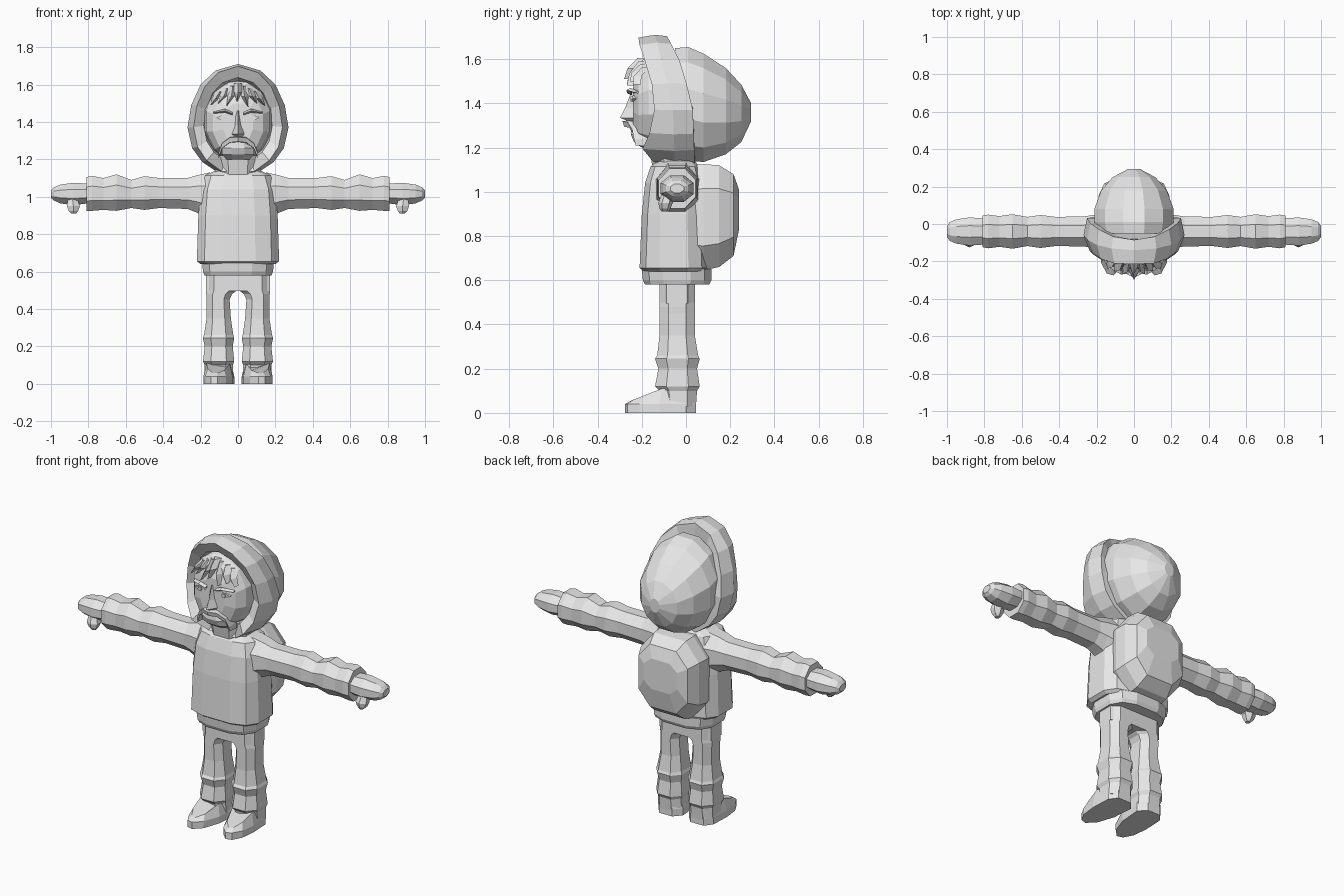
import bpy, bmesh, math
from mathutils import Vector

grey = bpy.data.materials.new("plain_grey")
grey.diffuse_color = (0.8, 0.8, 0.8, 1)


def loft(name, rings, mirror=False, caps=(True, True)):
    """Skin a list of equal-length point rings."""
    bm = bmesh.new()
    vs = [[bm.verts.new(p) for p in r] for r in rings]
    n = len(rings[0])
    for a, b in zip(vs, vs[1:]):
        for i in range(n):
            j = (i + 1) % n
            bm.faces.new((a[i], a[j], b[j], b[i]))
    if caps[0]:
        bm.faces.new(vs[0][::-1])
    if caps[1]:
        bm.faces.new(vs[-1])
    bmesh.ops.recalc_face_normals(bm, faces=bm.faces)
    me = bpy.data.meshes.new(name)
    bm.to_mesh(me)
    bm.free()
    me.materials.append(grey)
    ob = bpy.data.objects.new(name, me)
    bpy.context.collection.objects.link(ob)
    if mirror:
        ob.modifiers.new("mirror", 'MIRROR').use_mirror_merge = False
    return ob


def oval(u0, u1, v0, v1, n=8, square=1.0):
    """Closed (u, v) outline filling a box; square < 1 makes it boxier."""
    pts = []
    for i in range(n):
        t = 2 * math.pi * (i + 0.5) / n
        c, s = math.cos(t), math.sin(t)
        pts.append((math.copysign(abs(c) ** square, c), math.copysign(abs(s) ** square, s)))
    m = max(abs(p[0]) for p in pts)
    k = max(abs(p[1]) for p in pts)
    return [((u0 + u1) / 2 + (u1 - u0) / 2 * a / m, (v0 + v1) / 2 + (v1 - v0) / 2 * b / k)
            for a, b in pts]


def ring_z(z, x0, x1, y0, y1, n=8, sq=1.0):
    return [(x, y, z) for x, y in oval(x0, x1, y0, y1, n, sq)]


def ring_x(x, y0, y1, z0, z1, n=8, sq=1.0):
    return [(x, y, z) for y, z in oval(y0, y1, z0, z1, n, sq)]


def ring_y(y, hx, z0, z1, n=8, sq=1.0):
    return [(x, y, z) for x, z in oval(-hx, hx, z0, z1, n, sq)]


def lerp(z, table):
    """Piecewise linear lookup in a short rising table."""
    for (a, p), (b, q) in zip(table, table[1:]):
        if z <= b:
            return p + (q - p) * max(0, (z - a) / (b - a))
    return table[-1][1]


# Jacket and hem band
loft("jacket", [ring_z(z, -h, h, a, b, 12, .65) for z, h, a, b in (
    (.64, .20, -.19, .09), (.655, .22, -.21, .10), (.90, .212, -.20, .09),
    (1.04, .20, -.185, .08), (1.115, .175, -.16, .06), (1.14, .12, -.13, .04))])
loft("hem_band", [ring_z(z, -h, h, a, b, 12, .7) for z, h, a, b in (
    (.58, .18, -.185, .105), (.60, .187, -.195, .115), (.65, .192, -.20, .115))])

# Backpack: flat strap side, then bulging pocket
loft("backpack", [ring_y(y, h, a, b, 8, .7) for y, h, a, b in (
    (.03, .18, .65, 1.12), (.08, .195, .645, 1.125), (.15, .19, .66, 1.12),
    (.215, .16, .71, 1.08), (.24, .11, .83, 1.01))])

# Puffy sleeves
loft("sleeve", [ring_x(x, -.04 - w, -.04 + w, a, b) for x, w, a, b in (
    (.15, .10, .88, 1.13), (.22, .088, .915, 1.115), (.27, .08, .935, 1.10),
    (.42, .078, .94, 1.10), (.50, .088, .93, 1.11), (.57, .078, .94, 1.09),
    (.65, .092, .925, 1.12), (.72, .082, .93, 1.10), (.78, .09, .925, 1.112),
    (.81, .084, .925, 1.105))], True)
# Mittens with thumbs
loft("mitten", [ring_x(x, -.04 - w, -.04 + w, a, b) for x, w, a, b in (
    (.80, .07, .965, 1.07), (.88, .075, .955, 1.075), (.95, .065, .965, 1.065),
    (.985, .05, .98, 1.05), (1.0, .03, .995, 1.035))], True)
loft("thumb", [ring_z(z, a, b, c, d, 6) for z, a, b, c, d in (
    (.99, .86, .91, -.11, -.05), (.95, .845, .915, -.125, -.06),
    (.925, .855, .905, -.12, -.07), (.91, .865, .89, -.11, -.08))], True)

# Trousers: hips and legs with puffed boot cuffs
loft("hips", [ring_z(z, -.17, .17, -.12, .04, 8, .6) for z in (.495, .60)])
loft("leg", [ring_z(z, a, b, c, d, 8, .8) for z, a, b, c, d in (
    (.03, .025, .18, -.11, .045), (.10, .028, .178, -.12, .05), (.12, .02, .187, -.14, .062),
    (.20, .028, .178, -.125, .05), (.245, .02, .188, -.14, .062), (.26, .025, .182, -.13, .055),
    (.35, .038, .168, -.12, .04), (.45, .045, .168, -.12, .04), (.48, .032, .17, -.12, .04),
    (.50, .005, .17, -.12, .04), (.60, .005, .17, -.12, .04))], True)

# Boots: toe outline, slightly turned outwards
sole = [(.06, .045), (.145, .045), (.18, 0), (.185, -.12), (.175, -.21), (.145, -.265),
        (.11, -.275), (.065, -.23), (.03, -.13), (.02, 0)]
loft("boot", [[(x, y, 0) for x, y in sole], [(x, y, .04) for x, y in sole],
              [(.105 + (x - .105) * .8, -.03 + (y + .03) * .88,
                lerp(y, [(-.28, .055), (-.12, .11)])) for x, y in sole]], True)

# Hood rim: a slanted band following the face opening
half = [(.0, 1.71), (.12, 1.675), (.20, 1.60), (.25, 1.49), (.27, 1.37),
        (.245, 1.26), (.19, 1.185), (.10, 1.125)]
outline = half + [(-x, z) for x, z in half[:0:-1]]
front = [(1.12, -.145), (1.19, -.20), (1.27, -.16), (1.42, -.135), (1.58, -.18), (1.69, -.215)]
mid = [(1.12, -.05), (1.4, -.06), (1.71, -.14)]
back = [(1.12, .04), (1.4, .03), (1.6, -.03), (1.71, -.085)]


def rim(sx, sz, table, zc=1.41, shift=0):
    return [(x * sx, lerp(z, table) + shift, zc + (z - zc) * sz) for x, z in outline]


loft("hood_rim", [rim(.70, .72, back), rim(.93, .98, back), rim(1, 1, mid),
                  rim(.88, .96, front), rim(.68, .76, front, shift=.03),
                  rim(.60, .70, mid)], caps=(True, True))
# Back of the hood
loft("hood_back", [ring_y(y, h, a, b, 12) for y, h, a, b in (
    (-.05, .20, 1.17, 1.65), (.01, .212, 1.14, 1.655), (.08, .212, 1.135, 1.625),
    (.18, .175, 1.17, 1.56), (.25, .115, 1.225, 1.485), (.295, .03, 1.32, 1.40))])
# Neck fill below the chin
loft("collar", [ring_z(1.10, -.12, .12, -.15, .04), ring_z(1.22, -.13, .13, -.17, .03)])

# Face
loft("face", [ring_y(y, h, a, b, 12) for y, h, a, b in (
    (-.08, .185, 1.19, 1.63), (-.17, .17, 1.20, 1.61), (-.215, .135, 1.22, 1.57),
    (-.24, .08, 1.28, 1.50))])
loft("nose", [[(-w, -.22, z), (0, y, z), (w, -.22, z)] for z, w, y in (
    (1.46, .02, -.245), (1.38, .025, -.275), (1.335, .045, -.298), (1.315, .03, -.25))])


# Drooping mouth and chin
arc = [(-.105, 1.235), (-.085, 1.285), (-.045, 1.315), (0, 1.32),
       (.045, 1.315), (.085, 1.285), (.105, 1.235)]
loft("upper_lip", [[(x, y + abs(x) * .5, z + dz) for y, dz in
                    ((-.22, .008), (-.287, 0), (-.28, -.025), (-.21, -.03))] for x, z in arc])
loft("chin", [ring_z(z, -h, h, y, -.15) for z, h, y in (
    (1.20, .06, -.20), (1.225, .085, -.235), (1.26, .085, -.25), (1.30, .06, -.245))])

# Eyes and brows
loft("eye", [[(x, y, 1.42 + s * .6) for x, s in
              ((.045, 0), (.062, .024), (.088, .026), (.115, .004), (.085, -.022), (.06, -.018))]
             for y in (-.20, -.242)], True)
loft("iris", [[(.078 + .013 * math.cos(i * math.pi / 3), y, 1.421 + .013 * math.sin(i * math.pi / 3))
               for i in range(6)] for y in (-.24, -.25)], True)
loft("brow", [[(x, y, z + h), (x, y - .02, z), (x, y, z - h)] for x, y, z, h in (
    (.03, -.245, 1.445, .008), (.07, -.25, 1.46, .01), (.13, -.215, 1.45, .005))], True)

# Fringe: pointed locks fanning from the hairline
for i, (x, tip, z) in enumerate(((-.12, -.145, 1.49), (-.075, -.105, 1.50), (-.035, -.06, 1.485),
                                 (.0, -.005, 1.51), (.035, .055, 1.48), (.075, .10, 1.50),
                                 (.115, .145, 1.485))):
    top = 1.605 - abs(x) * .35
    loft("hair_lock_%d" % i, [[(cx - w, y + .02, zz), (cx, y - .015, zz), (cx + w, y + .02, zz)]
                              for cx, w, y, zz in ((x * .8, .022, -.205 + abs(x) * .2, top),
                                                   (x, .02, -.25 + abs(x) * .25, (top + z) / 2),
                                                   (tip, .002, -.265 + abs(x) * .35, z))])
